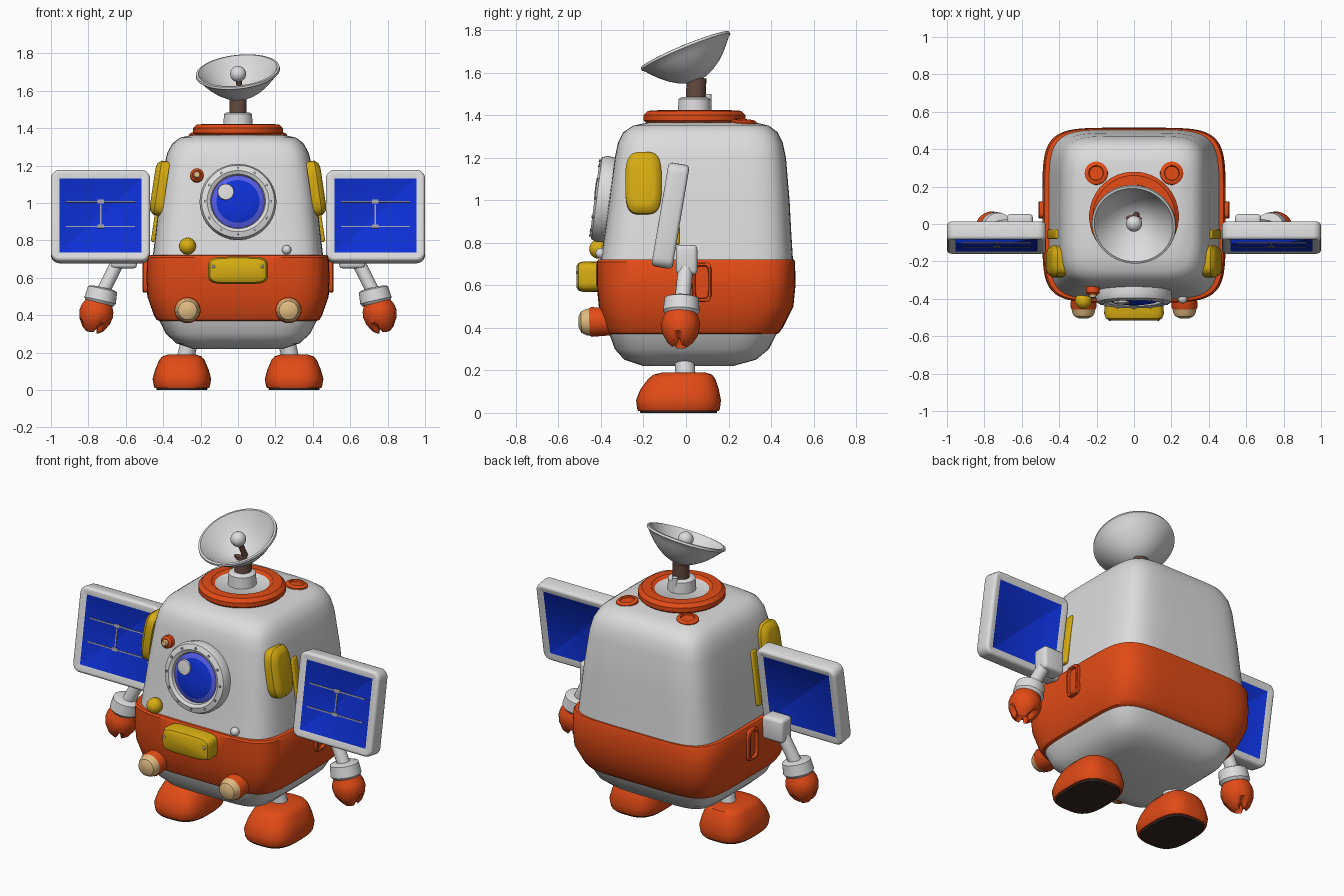
import bpy, bmesh, math
from mathutils import Vector, Matrix

if "Cube" in bpy.data.objects:
    bpy.data.objects.remove(bpy.data.objects["Cube"])


def mat(name, r, g, b):
    m = bpy.data.materials.new(name)
    m.diffuse_color = (r, g, b, 1)
    m.use_nodes = True
    m.node_tree.nodes["Principled BSDF"].inputs["Base Color"].default_value = m.diffuse_color
    return m


WHITE = mat("white", 0.72, 0.72, 0.72)
ORANGE = mat("orange", 0.76, 0.07, 0.008)
YELLOW = mat("yellow", 0.68, 0.42, 0.006)
BLUE = mat("panel blue", 0.004, 0.03, 0.68)
GLASS = mat("light glass", 0.09, 0.11, 0.78)
TAN = mat("lamp tan", 0.75, 0.5, 0.22)
BROWN = mat("brown", 0.13, 0.07, 0.05)
DARK = mat("dark sole", 0.035, 0.022, 0.017)
GREY = mat("grey", 0.35, 0.36, 0.42)


def frame(loc, n=(0, 0, 1)):
    """Local Z points along n, local Y as far up as possible."""
    z = Vector(n).normalized()
    up = Vector((0, 1, 0)) if abs(z.z) > 0.99 else Vector((0, 0, 1))
    x = up.cross(z).normalized()
    m = Matrix((x, z.cross(x), z)).transposed().to_4x4()
    m.translation = Vector(loc)
    return m


def finish(name, bm, mats, mx, angle=35):
    bmesh.ops.recalc_face_normals(bm, faces=bm.faces)
    me = bpy.data.meshes.new(name)
    bm.to_mesh(me)
    bm.free()
    for m in mats:
        me.materials.append(m)
    me.shade_smooth()
    me.set_sharp_from_angle(angle=math.radians(angle))
    ob = bpy.data.objects.new(name, me)
    ob.matrix_world = mx
    bpy.context.collection.objects.link(ob)
    return ob


def loft(name, secs, mats, mx, p=2, seg=32, rule=None, notch=None):
    """Stack superellipse rings (height, half x, half y, centre y)."""
    bm = bmesh.new()
    rings = []
    for s in secs:
        h, hx, hy = s[:3]
        cy = s[3] if len(s) > 3 else 0
        ring = []
        for i in range(seg):
            a = math.tau * (i + 0.5) / seg
            c, d = math.cos(a), math.sin(a)
            x = math.copysign(abs(c) ** (2 / p), c) * hx
            y = math.copysign(abs(d) ** (2 / p), d) * hy + cy
            ring.append(bm.verts.new((x, y, h + (notch(h, a) if notch else 0))))
        rings.append(ring)
    for k in range(len(rings) - 1):
        for i in range(seg):
            j = (i + 1) % seg
            f = bm.faces.new((rings[k][i], rings[k][j], rings[k + 1][j], rings[k + 1][i]))
            f.material_index = rule(k) if rule else 0
    bm.faces.new(rings[0][::-1])
    cap = bm.faces.new(rings[-1])
    cap.material_index = rule(len(rings) - 1) if rule else 0
    return finish(name, bm, mats, mx)


def lathe(name, prof, mats, mx, seg=32, rule=None, notch=None):
    return loft(name, [(h, r, r) for r, h in prof], mats, mx, 2, seg, rule, notch)


def rod(name, a, b, r, m):
    a, b = Vector(a), Vector(b)
    return lathe(name, [(r, 0), (r, (b - a).length)], [m], frame(a, b - a), 20)


def ball(name, c, r, m):
    bm = bmesh.new()
    bmesh.ops.create_uvsphere(bm, u_segments=24, v_segments=14, radius=r)
    return finish(name, bm, [m], Matrix.Translation(c))


def box(name, size, m, mx, bevel=0.0):
    bm = bmesh.new()
    bmesh.ops.create_cube(bm, size=1, matrix=Matrix.Diagonal((*size, 1)))
    if bevel:
        bmesh.ops.bevel(bm, geom=bm.edges[:], offset=bevel, segments=3, profile=0.5, affect='EDGES')
    return finish(name, bm, [m], mx)


# Body shell: z, half width, front y, back y
shell = [(0.22, .24, -.20, .22), (0.25, .33, -.29, .33), (0.30, .385, -.335, .39),
         (0.37, .42, -.36, .425), (0.375, .435, -.372, .437), (0.40, .45, -.385, .455),
         (0.50, .485, -.41, .505), (0.60, .49, -.42, .515), (0.71, .485, -.42, .513),
         (0.72, .478, -.413, .509), (0.722, .455, -.402, .503), (0.85, .44, -.382, .495),
         (1.0, .423, -.362, .487), (1.2, .395, -.335, .47), (1.27, .378, -.32, .455),
         (1.32, .35, -.295, .43), (1.35, .31, -.25, .39), (1.365, .24, -.18, .33)]
loft("body", [(z, w, (b - a) / 2, (a + b) / 2) for z, w, a, b in shell], [WHITE, ORANGE],
     Matrix(), 5.5, 72, lambda k: 1 if 3 <= k <= 9 else 0)

# Top collar, neck and dish
lathe("collar", [(.22, 0), (.24, .02), (.24, .045), (.22, .065), (.17, .068), (.15, .055), (.01, .055)],
      [ORANGE, WHITE], frame((0, .04, 1.355)), 40, lambda k: 1 if k >= 5 else 0)
lathe("neck", [(.08, 0), (.075, .075), (.06, .085)], [WHITE], frame((0, .04, 1.40)))
rod("dish_post", (0, .045, 1.47), (0, .05, 1.575), .047, BROWN)
rod("neck_pin", (0, .105, 1.40), (0, .105, 1.50), .016, WHITE)
axis = Vector((-.1, -.38, .92)).normalized()
base = Vector((0, 0, 1.695)) - axis * .145
steps = [.01, .05, .09, .13, .165, .195, .215]
bowl = [(r, .145 * (r / .22) ** 2) for r in steps]
lathe("dish", bowl + [(.226, .146), (.224, .158), (.212, .16)] + [(r * .96, h + .014) for r, h in bowl[::-1]],
      [WHITE], frame(base, axis), 48)
tip = base + axis * .14
rod("feed_rod", base, tip, .016, BROWN)
ball("feed_ball", tip, .043, WHITE)

# Porthole on the sloping front
n_front = Vector((0, -1, .13)).normalized()
port = frame((0, -.35, 1.0), n_front)
lathe("porthole", [(.2, 0), (.205, .045), (.195, .07), (.165, .08), (.147, .07), (.14, .045)],
      [WHITE], port, 48)
lathe("glass", [(.142, .04), (.142, .052), (.115, .066), (.075, .074), (.03, .077)],
      [GLASS, BLUE], port @ Matrix.Translation((0, 0, .002)), 40, lambda k: 1 if k >= 2 else 0)
lathe("glint", [(.045, .072), (.042, .082), (.02, .084)], [WHITE], port @ Matrix.Translation((-.065, .05, 0)), 20)
for i in range(12):
    a = math.tau * i / 12
    lathe("rivet", [(.007, .07), (.007, .083)], [GREY],
          port @ Matrix.Translation((.176 * math.cos(a), .176 * math.sin(a), 0)), 8)

# Small front fittings
sensor = frame((-.22, -.335, 1.145), (0, -1, .13))
lathe("sensor", [(.036, 0), (.036, .035), (.024, .045), (.02, .045), (.015, .06)], [ORANGE, TAN], sensor, 20,
      lambda k: 1 if k >= 3 else 0)
ball("yellow_knob", (-.27, -.41, .77), .045, YELLOW)
ball("white_knob", (.26, -.40, .75), .025, WHITE)
loft("front_locker", [(0, .155, .07), (.08, .16, .073), (.105, .15, .065), (.115, .13, .05)], [YELLOW],
     frame((0, -.40, .64), (0, -1, 0)), 5, 40)
for s in (-1, 1):
    ball("locker_bolt", (s * .13, -.508, .66), .01, GREY)

for s in (-1, 1):
    # Head lamps
    lathe("head_lamp", [(.066, 0), (.07, .09), (.064, .1), (.062, .115), (.05, .138), (.025, .15)],
          [ORANGE, TAN], frame((s * .27, -.355, .43), (0, -1, -.03)), 28, lambda k: 1 if k >= 2 else 0)
    # Roof buttons
    lathe("roof_button", [(.062, 0), (.062, .025), (.05, .033), (.04, .033), (.037, .024), (.01, .024)],
          [ORANGE], frame((s * .2, .27, 1.345), (s * .08, .08, 1)), 28)
    # Side pods and strips
    n_side = (s, 0, .15)
    loft("side_pod", [(0, .085, .147), (.045, .085, .147), (.065, .07, .13), (.072, .05, .105)], [YELLOW],
         frame((s * .385, -.2, 1.075), n_side), 3.5, 36)
    box("side_strip", (.05, .32, .03), YELLOW, frame((s * .428, -.055, .95), n_side), .008)
    # Side hatch rim on the band
    loft("side_hatch", [(0, .046, .093), (.036, .046, .093), (.04, .041, .088), (.04, .033, .078),
                        (.024, .03, .074)], [ORANGE], frame((s * .47, .075, .615), (s, 0, 0)), 5, 36)

    # Solar panel with a blue field on each face
    bm = bmesh.new()
    bmesh.ops.create_cube(bm, size=1, matrix=Matrix.Diagonal((.53, .10, .495, 1)))
    edges = [e for e in bm.edges if abs(e.verts[0].co.y - e.verts[1].co.y) > .05]
    bmesh.ops.bevel(bm, geom=edges, offset=.045, segments=5, profile=.5, affect='EDGES')
    rims = [e for e in bm.edges if abs(e.verts[0].co.y - e.verts[1].co.y) < .01]
    bmesh.ops.bevel(bm, geom=rims, offset=.018, segments=3, profile=.5, affect='EDGES')
    bm.normal_update()
    fields = [f for f in bm.faces if abs(f.normal.y) > .99 and f.calc_area() > .1]
    bmesh.ops.inset_individual(bm, faces=fields, thickness=.028, depth=-.01)
    for f in fields:
        f.material_index = 1
    panel = Matrix.Translation((s * .735, -.073, .927)) @ Matrix.Rotation(math.radians(-9.6), 4, 'X')
    finish("solar_panel", bm, [WHITE, BLUE], panel)
    for z in (.075, -.06):
        box("panel_line", (.37, .006, .007), GREY, panel @ Matrix.Translation((0, -.041, z)))
        box("panel_node", (.035, .007, .02), GREY, panel @ Matrix.Translation((0, -.041, z)))
    box("panel_stem", (.008, .006, .12), GREY, panel @ Matrix.Translation((0, -.041, 0)))

    # Arm: shoulder block, rod, cuff and notched claw
    box("shoulder", (.14, .1, .14), WHITE, Matrix.Translation((s * .61, .003, .72)), .02)
    rod("arm", (s * .635, 0, .70), (s * .735, -.02, .50), .036, WHITE)
    arm_dir = Vector((s * .22, -.03, -.97))
    lathe("cuff", [(.06, 0), (.08, .008), (.086, .07), (.075, .085)], [WHITE],
          frame((s * .722, -.02, .547), arm_dir))
    lathe("claw", [(.068, 0), (.088, .045), (.092, .075), (.083, .115), (.06, .155), (.035, .175),
                   (.025, .14), (.01, .125)], [ORANGE], frame((s * .742, -.023, .48), arm_dir), 36,
          notch=lambda h, a: -.035 * max(0, math.cos(3 * a + 1.57)) ** 3 if h > .15 else 0)

    # Legs and feet
    rod("leg", (s * .285, 0, .15), (s * .255, -.01, .28), .047, WHITE)
    loft("foot", [(0, .145, .19, -.035), (.01, .15, .195, -.035), (.05, .157, .2, -.035),
                  (.10, .143, .185, -.03), (.15, .122, .158, -.02), (.17, .105, .138, -.015),
                  (.18, .075, .10, -.01)], [ORANGE], frame((s * .3, 0, .01)), 3, 40)
    loft("sole", [(0, .135, .18, -.035), (.014, .138, .184, -.035)], [DARK], frame((s * .3, 0, 0)), 3, 40)
